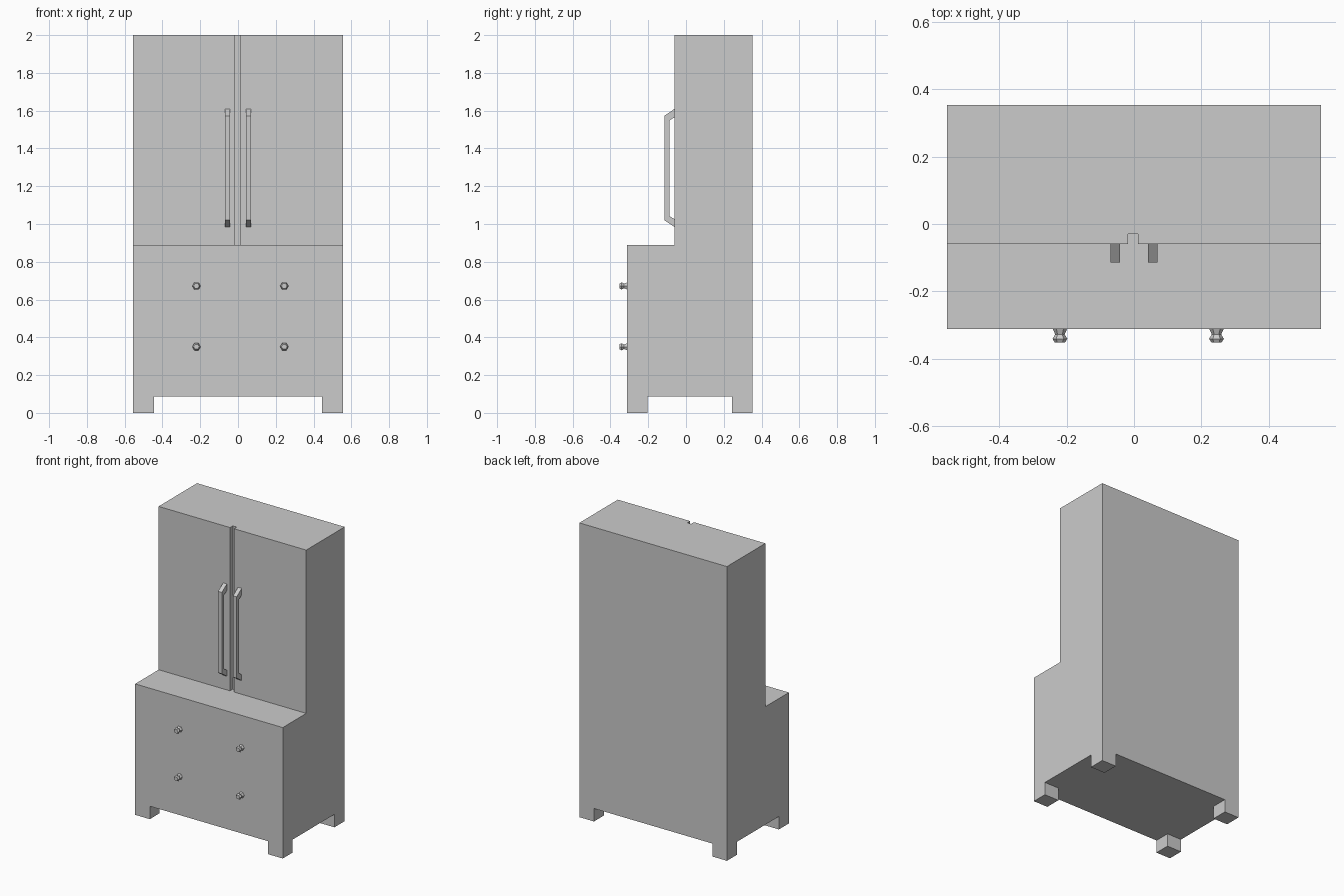
import bpy, bmesh, math
from mathutils import Vector

if "Cube" in bpy.data.objects:
    bpy.data.objects.remove(bpy.data.objects["Cube"])


def finish(name, bm):
    bmesh.ops.recalc_face_normals(bm, faces=bm.faces)
    me = bpy.data.meshes.new(name)
    bm.to_mesh(me)
    bm.free()
    ob = bpy.data.objects.new(name, me)
    bpy.context.collection.objects.link(ob)
    return ob


def prism(name, points, offset):
    """Extrude a closed 3D outline along an offset vector."""
    bm = bmesh.new()
    face = bm.faces.new([bm.verts.new(p) for p in points])
    new = bmesh.ops.extrude_face_region(bm, geom=[face], use_keep_orig=True)["geom"]
    bmesh.ops.translate(bm, vec=Vector(offset),
                        verts=[v for v in new if isinstance(v, bmesh.types.BMVert)])
    return finish(name, bm)


def cut(target, cutter):
    mod = target.modifiers.new("cut", 'BOOLEAN')
    mod.operation = 'DIFFERENCE'
    mod.solver = 'EXACT'
    mod.object = cutter
    bpy.context.view_layer.objects.active = target
    bpy.ops.object.modifier_apply(modifier=mod.name)
    bpy.data.objects.remove(cutter)


W, FRONT, BACK = 0.555, -0.312, 0.353
UPPER, SHELF = -0.06, 0.89

# Stepped cabinet body
side = [(FRONT, 0), (BACK, 0), (BACK, 2), (UPPER, 2), (UPPER, SHELF), (FRONT, SHELF)]
body = prism("cabinet_body", [(-W, y, z) for y, z in side], (2 * W, 0, 0))

# Cross-shaped cut under the body leaves four corner feet
x, y0, y1, far = 0.445, -0.205, 0.243, 1.0
cross = [(-x, -far), (x, -far), (x, y0), (far, y0), (far, y1), (x, y1),
         (x, far), (-x, far), (-x, y1), (-far, y1), (-far, y0), (-x, y0)]
cut(body, prism("foot_cutter", [(a, b, -0.1) for a, b in cross], (0, 0, 0.188)))

# Groove between the upper doors
groove = [(-0.018, -0.2), (0.012, -0.2), (0.012, -0.03), (-0.018, -0.03)]
cut(body, prism("groove_cutter", [(a, b, SHELF) for a, b in groove], (0, 0, 1.3)))

# Door handles
bar = [(UPPER, 1.61), (-0.114, 1.573), (-0.114, 1.02), (UPPER, 0.983),
       (UPPER, 1.025), (-0.088, 1.042), (-0.088, 1.548), (UPPER, 1.565)]
for name, hx in (("left_door_handle", -0.07), ("right_door_handle", 0.042)):
    prism(name, [(hx, y, z) for y, z in bar], (0.028, 0, 0))


# Turned six-sided drawer knobs
def knob(name, kx, kz):
    bm = bmesh.new()
    rings = []
    for y, r in ((FRONT, 0.021), (-0.328, 0.014), (-0.341, 0.022), (-0.352, 0.015)):
        rings.append([bm.verts.new((kx + r * math.cos(i * math.tau / 6), y,
                                    kz + r * math.sin(i * math.tau / 6))) for i in range(6)])
    for a, b in zip(rings, rings[1:]):
        for i in range(6):
            j = (i + 1) % 6
            bm.faces.new((a[i], a[j], b[j], b[i]))
    bm.faces.new(rings[0])
    bm.faces.new(rings[-1])
    finish(name, bm)


for row, kz in (("upper", 0.672), ("lower", 0.35)):
    for col, kx in (("left", -0.22), ("right", 0.245)):
        knob(f"{row}_{col}_knob", kx, kz)
